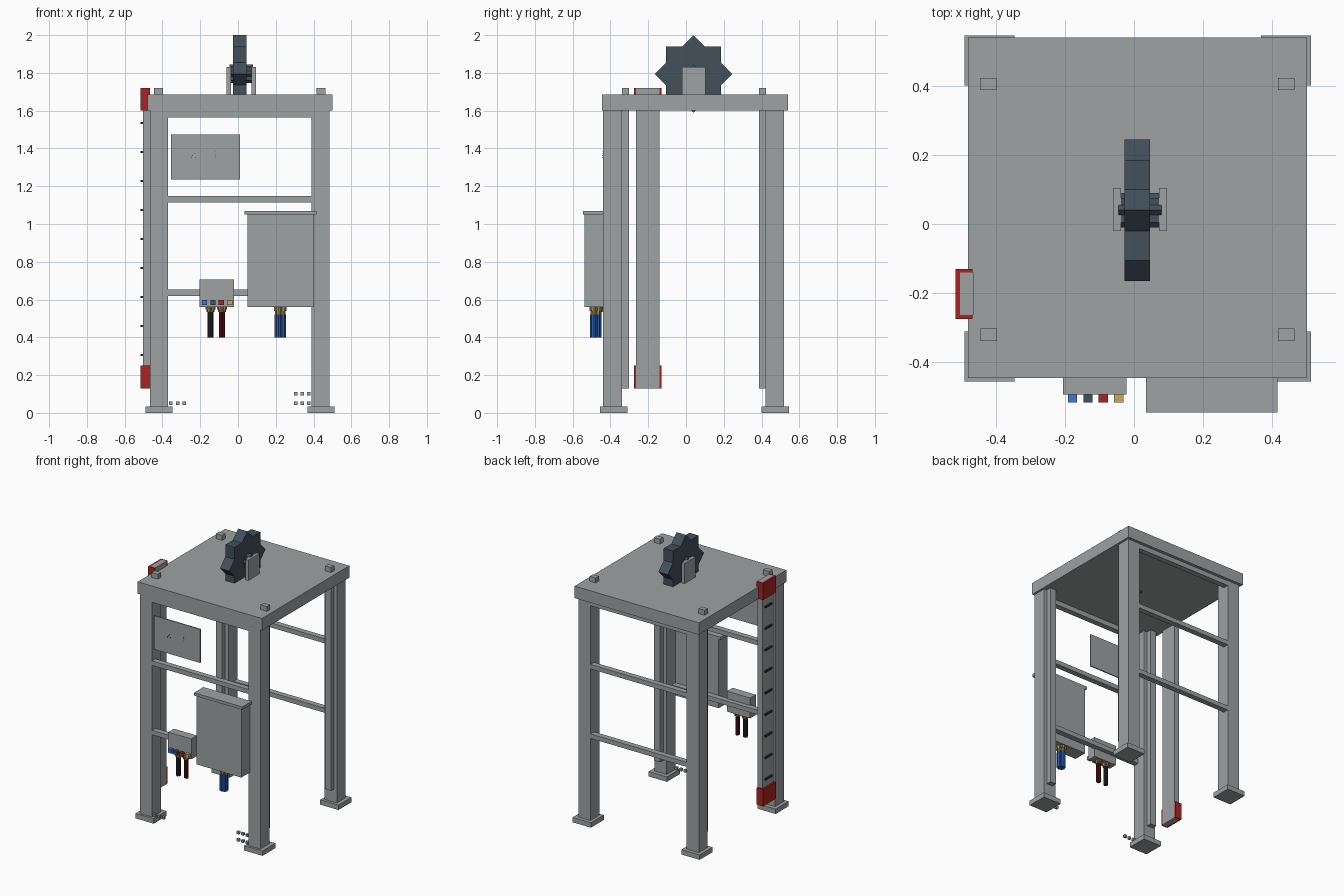
import bpy, math
from mathutils import Matrix, Vector

if "Cube" in bpy.data.objects:
    bpy.data.objects.remove(bpy.data.objects["Cube"], do_unlink=True)


def material(name, r, g, b):
    m = bpy.data.materials.new(name)
    m.use_nodes = True
    m.diffuse_color = (r, g, b, 1)
    m.node_tree.nodes["Principled BSDF"].inputs["Base Color"].default_value = (r, g, b, 1)
    return m


STEEL = material("steel grey", .34, .36, .37)
SLATE = material("slate", .055, .08, .105)
RED = material("signal red", .4, .016, .016)
DARK_RED = material("dark red", .15, .007, .009)
BLUE = material("cable blue", .02, .1, .38)
LIGHT_BLUE = material("button blue", .05, .18, .66)
BRASS = material("brass", .35, .24, .07)
TAN = material("button tan", .58, .41, .12)
BLACK = material("soft black", .03, .03, .035)


def box(name, x, y, z, mat, turn=None):
    """Box spanning three (low, high) ranges, optionally turned about one axis."""
    bpy.ops.mesh.primitive_cube_add(size=1)
    ob = bpy.context.object
    ob.name = name
    spans = (x, y, z)
    size = [hi - lo for lo, hi in spans]
    centre = Vector([(lo + hi) / 2 for lo, hi in spans])
    spin = Matrix.Rotation(math.radians(45), 4, turn) if turn else Matrix()
    ob.data.transform(spin @ Matrix.Diagonal((*size, 1)))
    ob.location = centre
    ob.data.materials.append(mat)
    return ob


def around(c, h):
    return (c - h, c + h)


def star(name, x, y, z, mat, axis):
    """Eight-pointed prism made from two crossed square blocks."""
    box(name + "_square", x, y, z, mat)
    box(name + "_diamond", x, y, z, mat, axis)


def cable(name, x, y, half, mat, top, collar):
    """Hanging cable with a stepped brass gland."""
    star(name, around(x, half), around(y, half), (.40, top), mat, 'Z')
    mid = (top + .56) / 2
    star(name + "_gland_nut", around(x, collar * .8), around(y, collar * .8),
         (top, mid), BRASS, 'Z')
    star(name + "_gland_flange", around(x, collar), around(y, collar),
         (mid, .56), BRASS, 'Z')


# Deck
box("deck", (-.48, .5), (-.445, .54), (1.6, 1.685), STEEL)

# Corner legs, feet and inner posts
for sx, leg_x, foot_x, post_x in (("right", -.4175, -.418, -.42),
                                  ("left", .4375, .44, .44)):
    for sy, leg_y, foot_y, post_y in (("front", -.39, -.383, -.32),
                                      ("back", .47, .473, .405)):
        tag = f"{sy}_{sx}"
        box(tag + "_leg", around(leg_x, .0475), around(leg_y, .05), (.03, 1.6), STEEL)
        box(tag + "_foot", around(foot_x, .072), around(foot_y, .0725), (0, .035), STEEL)
        box(tag + "_post", around(post_x, .024), around(post_y, .018), (.13, 1.72), STEEL)

# Cross bars on front and back
for side, span in (("front", (-.438, -.398)), ("back", (.478, .518))):
    for name, z in (("low", (.62, .652)), ("middle", (1.115, 1.147)), ("top", (1.565, 1.6))):
        box(f"{side}_{name}_bar", (-.375, .395), span, z, STEEL)

# Star wheel with hub and brackets
star("wheel", (-.027, .046), around(.04, .145), around(1.795, .145), SLATE, 'X')
star("hub", (-.045, .08), around(.04, .035), around(1.795, .035), SLATE, 'X')
for name, x in (("right", (-.061, -.038)), ("left", (.072, .095))):
    box(name + "_bracket", x, (-.02, .104), (1.68, 1.83), STEEL)

# Side rail with red end caps and small rungs
box("rail", (-.504, -.465), (-.264, -.141), (.13, 1.72), STEEL)
for name, z in (("lower", (.13, .25)), ("upper", (1.6, 1.72))):
    box(name + "_cap", (-.516, -.504), (-.275, -.13), z, RED)
    box(name + "_cap_front", (-.516, -.467), (-.275, -.264), z, RED)
    box(name + "_cap_back", (-.516, -.467), (-.141, -.13), z, RED)
for i in range(9):
    box("rung", (-.515, -.5), (-.24, -.165), around(.307 + i * .1535, .006), BLACK)

# Large cabinet with lid and cable
box("cabinet", (.05, .402), (-.537, -.44), (.56, 1.05), STEEL)
box("cabinet_lid", (.035, .415), (-.545, -.44), (1.05, 1.07), STEEL)
cable("blue_cable", .224, -.478, .021, BLUE, .52, .024)

# Small control box with buttons and cables
box("control_box", (-.205, -.022), (-.493, -.43), (.56, .705), STEEL)
for i, mat in enumerate((LIGHT_BLUE, SLATE, RED, TAN)):
    box("button", around(-.178 + i * .0447, .0135), (-.517, -.49), around(.585, .0135), mat)
cable("black_cable", -.145, -.462, .011, BLACK, .535, .019)
cable("red_cable", -.084, -.462, .011, DARK_RED, .535, .019)

# Sign panel with tiny marks
box("panel", (-.355, .01), (-.44, -.432), (1.235, 1.475), STEEL)
for i in range(4):
    box("dark_mark", around(-.248 + i * .008, .002), (-.442, -.44),
        around(1.352 + (i % 3) * .01, .002), BLACK)
    box("red_mark", around(-.12, .002), (-.442, -.44),
        around(1.352 + i * .01, .002), RED)

# Small bolts near the feet
for x, z in [(.305, .05), (.34, .05), (.375, .05), (.305, .102), (.34, .102), (.375, .102),
             (-.355, .05), (-.32, .05), (-.285, .05)]:
    box("bolt", around(x, .009), around(-.43, .009), around(z, .009), STEEL)
